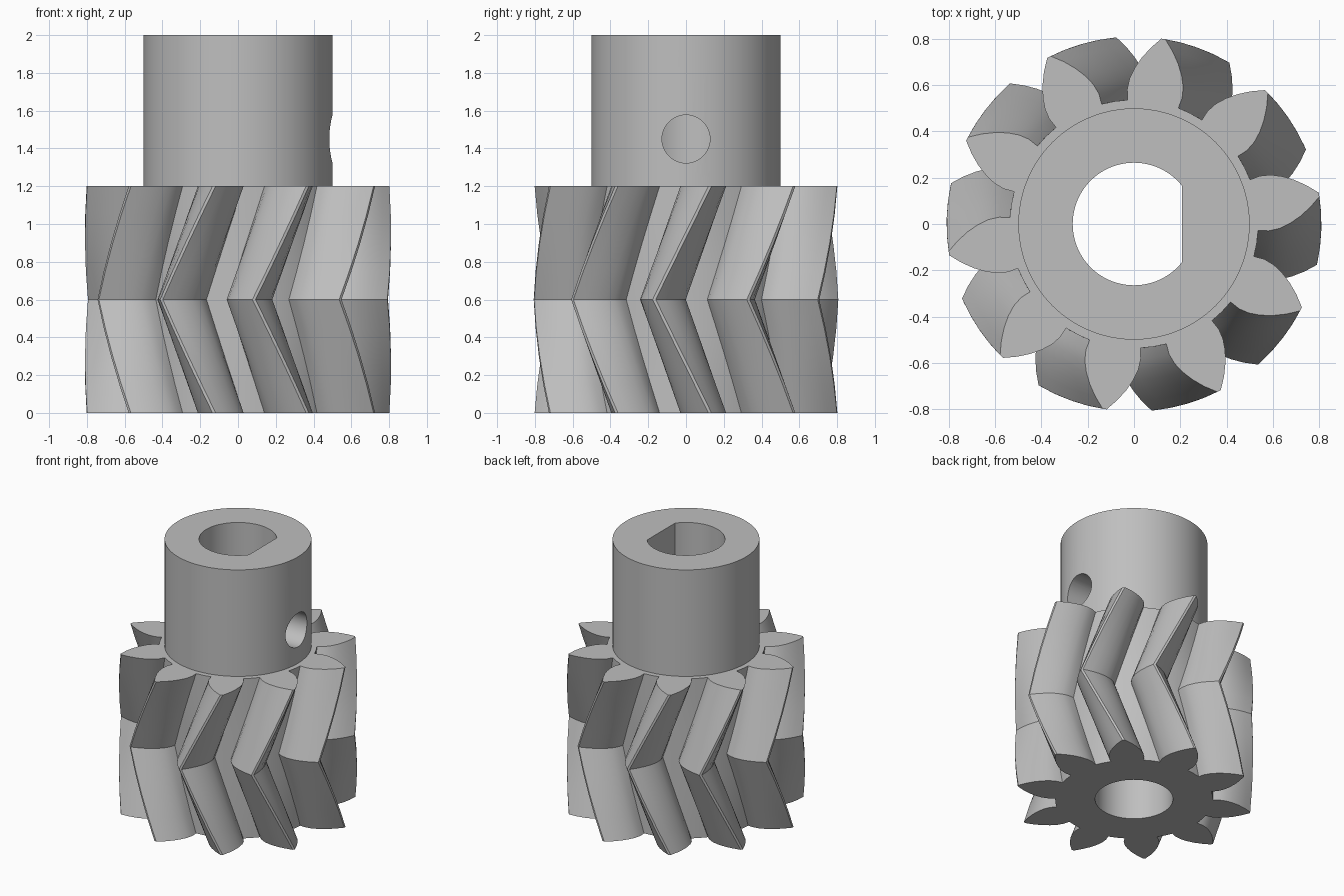
import bpy, bmesh, math
from mathutils import Matrix

if "Cube" in bpy.data.objects:
    bpy.data.objects.remove(bpy.data.objects["Cube"])

TEETH, TIP, ROOT, BASE = 10, 0.81, 0.537, 0.583
GEAR_H, TOP, TWIST, START = 1.2, 2.0, 21, 9

grey = bpy.data.materials.new("plain grey")
grey.use_nodes = True
colour = (0.52, 0.52, 0.52, 1)
grey.diffuse_color = colour
grey.node_tree.nodes["Principled BSDF"].inputs["Base Color"].default_value = colour


def make(name, bm):
    bmesh.ops.recalc_face_normals(bm, faces=bm.faces)
    mesh = bpy.data.meshes.new(name)
    bm.to_mesh(mesh)
    bm.free()
    mesh.materials.append(grey)
    obj = bpy.data.objects.new(name, mesh)
    bpy.context.collection.objects.link(obj)
    return obj


def cylinder(name, radius, z0, z1, segments=96):
    bm = bmesh.new()
    bmesh.ops.create_cone(bm, cap_ends=True, segments=segments, radius1=radius,
                          radius2=radius, depth=z1 - z0,
                          matrix=Matrix.Translation((0, 0, (z0 + z1) / 2)))
    return make(name, bm)


def combine(target, other, operation):
    mod = target.modifiers.new(operation, 'BOOLEAN')
    mod.operation, mod.solver, mod.object = operation, 'EXACT', other
    bpy.context.view_layer.objects.active = target
    bpy.ops.object.modifier_apply(modifier=mod.name)
    bpy.data.objects.remove(other)


def half_width(r):
    """Half the angle of a tooth at radius r, along an involute flank."""
    phi = math.acos(min(1, BASE / r))
    return math.radians(11.9) - (math.tan(phi) - phi)


def gear_outline():
    radii = [ROOT] + [BASE + (TIP - BASE) * i / 5 for i in range(6)]
    points = []
    for k in range(TEETH):
        mid = math.radians(START + 360 / TEETH * k)
        points += [(r, mid - half_width(r)) for r in radii]
        points += [(r, mid + half_width(r)) for r in reversed(radii)]
        points.append((ROOT, mid + math.pi / TEETH))
    return points


# Herringbone gear: the outline twists to mid height and back again
bm = bmesh.new()
outline, slices, rings = gear_outline(), 8, []
for s in range(slices + 1):
    t = s / slices
    turn = -math.radians(TWIST) * (1 - abs(2 * t - 1))
    rings.append([bm.verts.new((r * math.cos(a + turn), r * math.sin(a + turn), GEAR_H * t))
                  for r, a in outline])
for low, high in zip(rings, rings[1:]):
    for i in range(len(low)):
        j = (i + 1) % len(low)
        bm.faces.new((low[i], low[j], high[j], high[i]))
bm.faces.new(rings[0])
bm.faces.new(rings[-1])
gear = make("herringbone_gear", bm)

# Hub on top of the gear
combine(gear, cylinder("hub", 0.5, GEAR_H - 0.1, TOP), 'UNION')

# Bore, round in the gear and flattened on the left in the hub
bore = cylinder("bore_cutter", 0.265, -0.2, TOP + 0.2)
bm = bmesh.new()
bmesh.ops.create_cube(bm, size=1, matrix=Matrix.Translation((0.707, 0, GEAR_H + 0.5))
                      @ Matrix.Diagonal((1, 1, 1, 1)))
for v in bm.verts:
    if v.co.z > GEAR_H + 0.5:
        v.co.z = TOP + 0.5
combine(bore, make("flat_block", bm), 'DIFFERENCE')
combine(gear, bore, 'DIFFERENCE')

# Set screw hole through the left wall of the hub
screw = cylinder("screw_cutter", 0.127, 0, 0.7, 48)
screw.data.transform(Matrix.Translation((0, 0, 1.45)) @ Matrix.Rotation(math.pi / 2, 4, 'Y'))
combine(gear, screw, 'DIFFERENCE')

# Smooth shading with sharp edges kept
bpy.ops.object.select_all(action='DESELECT')
gear.select_set(True)
bpy.context.view_layer.objects.active = gear
bpy.ops.object.shade_smooth_by_angle(angle=math.radians(30))
